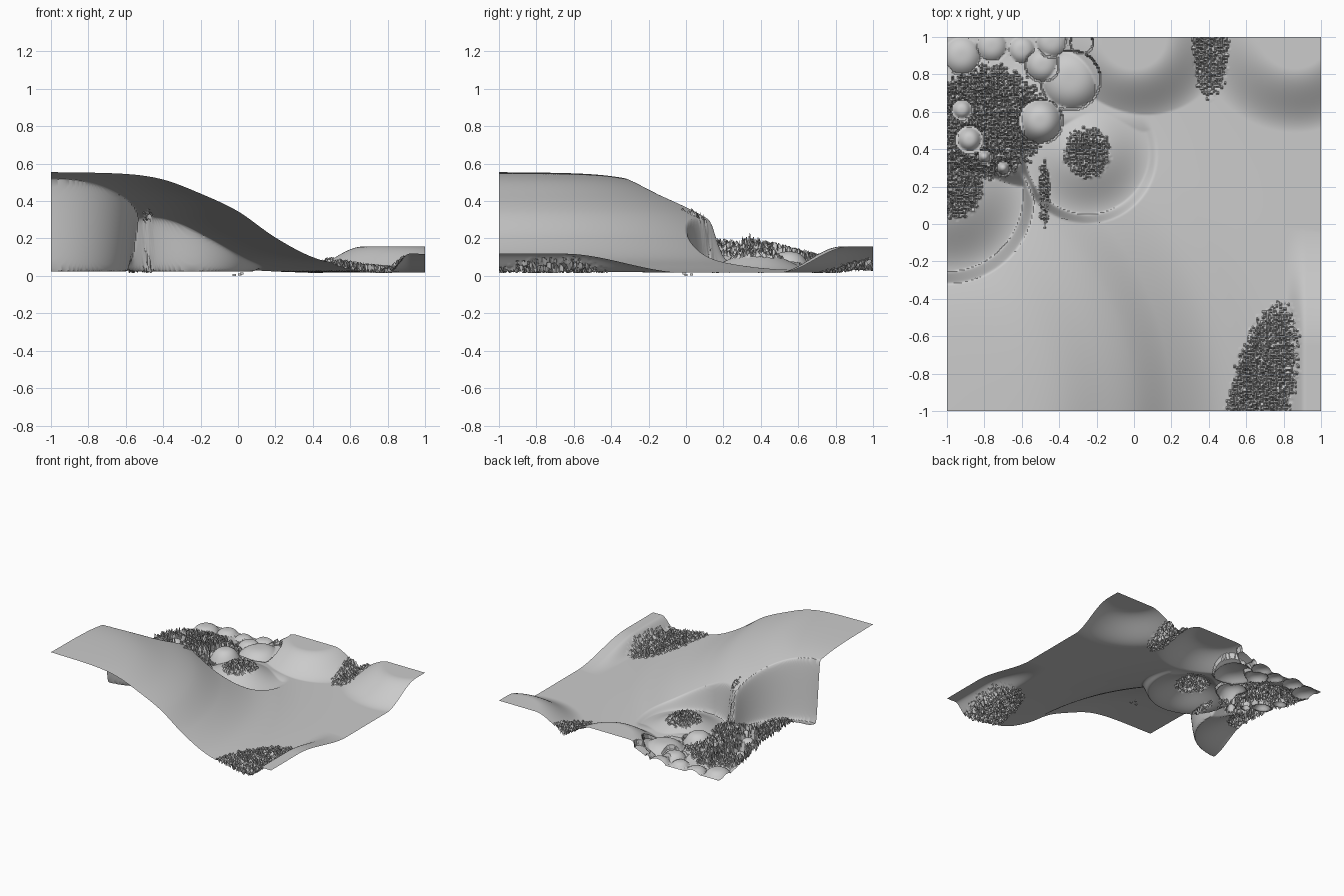
import bpy, bmesh, math, random

if "Cube" in bpy.data.objects:
    bpy.data.objects.remove(bpy.data.objects["Cube"])
random.seed(4)
N = 260  # grid resolution

# main slope: height against elliptical distance from the high corner
PROFILE = [(0, .555), (.4, .545), (.6, .515), (.8, .44), (1, .345), (1.2, .205),
           (1.4, .10), (1.6, .05), (1.75, .028), (2.0, .018), (3.0, .016)]
# bowls: x, y, radius, middle height
BOWLS = [(-1, .15, .47, .16), (-.25, .38, .38, .12)]
# hills and small domes: x, y, radius, top height
HILLS = [(0, 1.0, .48, .155), (.86, 1.02, .53, .157)]
DOMES = [(-.34, .77, .16, .10), (-.5, .55, .12, .13), (-.92, .9, .10, .075),
         (-.76, .95, .08, .065), (-.6, .93, .07, .065), (-.49, .85, .09, .08),
         (-.44, .97, .08, .065), (-.28, .97, .06, .065), (-.92, .61, .06, .10),
         (-.88, .45, .08, .14), (-.7, .3, .04, .15), (-.8, .36, .04, .15)]
# rough patches: x, y, half width, half depth, spike height, lean
ROUGH = [(-.78, .55, .31, .31, .055, 0), (-.95, .22, .15, .2, .045, 0),
         (-.25, .38, .13, .14, .035, 0), (.41, .95, .10, .28, .03, 0),
         (.68, -.92, .18, .5, .035, .2), (-.48, .17, .03, .18, .035, 0)]


def smooth(a, b, v):
    t = min(1, max(0, (v - a) / (b - a)))
    return t * t * (3 - 2 * t)


def slope(r):
    # smooth interpolation through the profile
    p = PROFILE
    for i in range(len(p) - 1):
        if r <= p[i + 1][0]:
            (x0, y0), (x1, y1) = p[i], p[i + 1]
            a, b = p[max(i - 1, 0)], p[min(i + 2, len(p) - 1)]
            m0 = (y1 - a[1]) / (x1 - a[0]) * (x1 - x0)
            m1 = (b[1] - y0) / (b[0] - x0) * (x1 - x0)
            t = (r - x0) / (x1 - x0)
            return ((2*t**3 - 3*t*t + 1) * y0 + (t**3 - 2*t*t + t) * m0
                    + (3*t*t - 2*t**3) * y1 + (t**3 - t*t) * m1)
    return p[-1][1]


def height(x, y):
    z = slope(math.hypot(x + 1, .85 * (y + 1)))
    # raised ridge at the front right
    z += .1 * smooth(.8, .92, x) * smooth(0, -.65, y)
    # low rough plateau in the back left
    plateau = .155 - .12 * smooth(.25, .95, y)
    z += (min(z, plateau) - z) * smooth(.1, .34, y)
    # steep-walled bowls with a raised middle
    for bx, by, r, top in BOWLS:
        t = math.hypot(x - bx, y - by) / r
        if t < 1:
            floor = .024 + (top - .024) * smooth(.88, .1, t)
            floor = max(floor, min(z, plateau) * smooth(by, by + .2, y))
            blend = smooth(1.0, .86, t)
            z = z * (1 - blend) + floor * blend
    for hx, hy, r, top in HILLS:
        z = max(z, .018 + (top - .018) * smooth(1, .36, math.hypot(x - hx, y - hy) / r))
    # rounded small domes
    clean = False
    for dx, dy, r, top in DOMES:
        t = math.hypot(x - dx, y - dy) / r
        if t < 1:
            z = max(z * .7, .03 + (top - .03) * (1 - t ** 3))
            clean = True
    # jagged patches
    if not clean:
        for rx, ry, w, d, amp, lean in ROUGH:
            t = math.hypot((x - rx - lean * (y - ry)) / w, (y - ry) / d)
            if t < 1 + random.uniform(-.25, .05):
                z += amp * random.uniform(-.5, 1) * min(1, 2.2 - 1.7 * t)
    return max(z, .016)


# terrain sheet
bm = bmesh.new()
bmesh.ops.create_grid(bm, x_segments=N, y_segments=N, size=1)
for v in bm.verts:
    v.co.z = height(v.co.x, v.co.y)
mesh = bpy.data.meshes.new("terrain")
bm.to_mesh(mesh)
bm.free()
terrain = bpy.data.objects.new("terrain", mesh)
bpy.context.collection.objects.link(terrain)
bpy.context.view_layer.objects.active = terrain
terrain.select_set(True)
bpy.ops.object.shade_smooth_by_angle(angle=math.radians(40))

# tiny loose fragments under the middle
for i, (x, y, z) in enumerate([(-.02, 0, .005), (.01, .03, .008), (.02, -.01, .012)]):
    bpy.ops.mesh.primitive_cube_add(size=1, location=(x, y, z))
    chip = bpy.context.object
    chip.name = f"fragment_{i + 1}"
    chip.scale = (.02, .015, .01)
